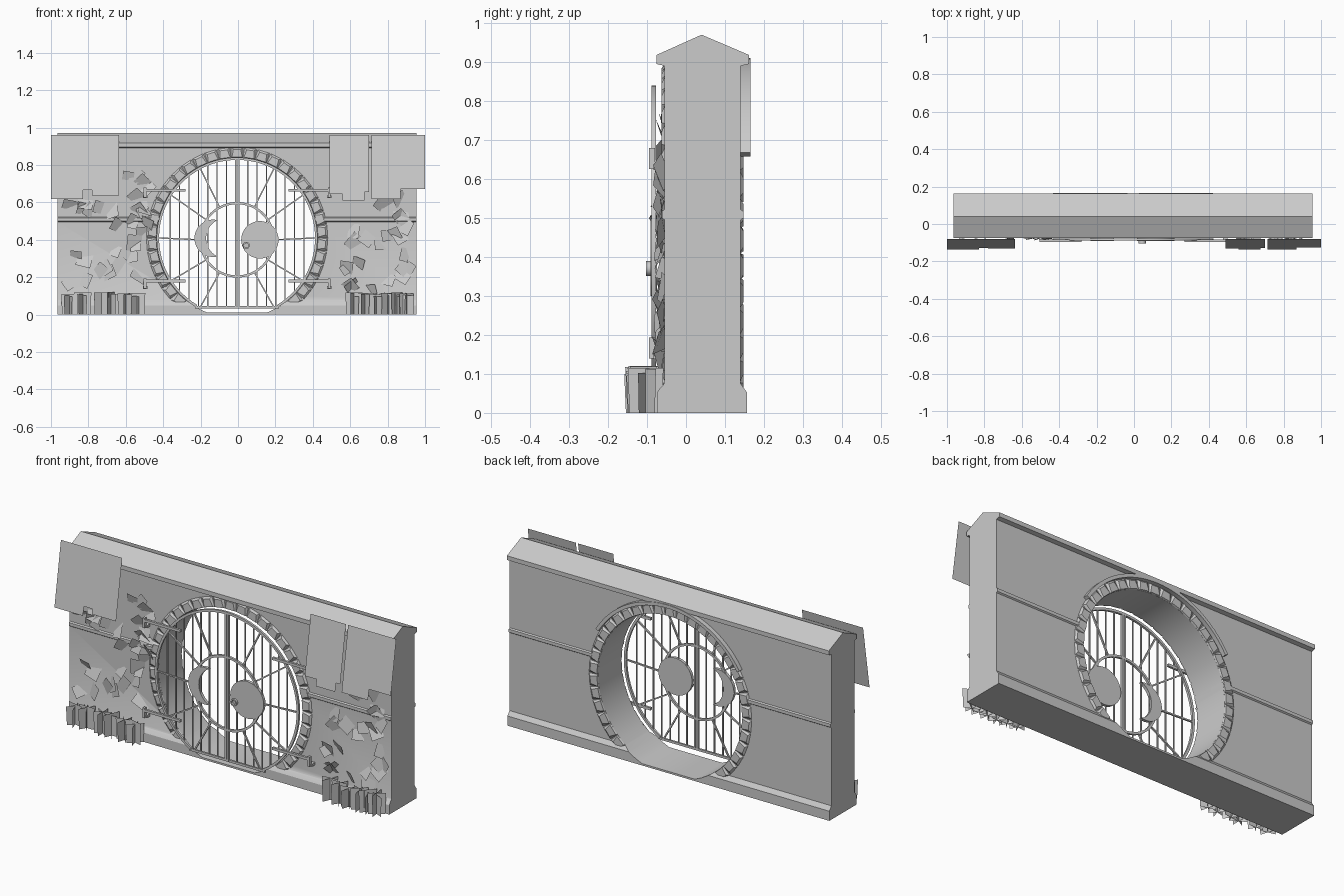
import bpy, bmesh, math, random
from mathutils import Vector, Matrix

if "Cube" in bpy.data.objects:
    bpy.data.objects.remove(bpy.data.objects["Cube"])

random.seed(4)
CX, CZ, R = -0.005, 0.41, 0.43      # centre and radius of the round opening
FRONT, BACK = -0.055, 0.14          # wall faces
GY = -0.083                         # gate plane

stone = bpy.data.materials.new("stone_grey")
stone.diffuse_color = (0.6, 0.6, 0.6, 1)
stone.use_nodes = True
stone.node_tree.nodes["Principled BSDF"].inputs["Base Color"].default_value = stone.diffuse_color


def finish(name, bm, smooth=False, solid=True):
    if solid:
        bmesh.ops.recalc_face_normals(bm, faces=bm.faces)
    me = bpy.data.meshes.new(name)
    bm.to_mesh(me)
    bm.free()
    me.materials.append(stone)
    ob = bpy.data.objects.new(name, me)
    bpy.context.collection.objects.link(ob)
    bpy.ops.object.select_all(action='DESELECT')
    bpy.context.view_layer.objects.active = ob
    ob.select_set(True)
    if smooth:
        bpy.ops.object.shade_smooth_by_angle(angle=math.radians(30))
    return ob


def prism(bm, pts, offset):
    """Extrude a closed outline of 3D points along an offset."""
    a = [bm.verts.new(p) for p in pts]
    b = [bm.verts.new(Vector(p) + Vector(offset)) for p in pts]
    n = len(a)
    bm.faces.new(a)
    bm.faces.new(b[::-1])
    for i in range(n):
        bm.faces.new((a[i], b[i], b[(i + 1) % n], a[(i + 1) % n]))


def bar(bm, p, q, w=0.008, d=0.01, y=GY):
    """Straight flat bar between two (x, z) points."""
    p, q = Vector(p), Vector(q)
    t = (q - p).normalized() * w / 2
    s = Vector((-t.y, t.x))
    prism(bm, [(v.x, y - d / 2, v.y) for v in (p + s, q + s, q - s, p - s)], (0, d, 0))


def arc(bm, cx, cz, r0, r1, a0, a1, y0, y1, n=64):
    """Square-section arc, closed when it spans a full turn."""
    full = abs(a1 - a0) >= 359.9
    rings = []
    for i in range(n if full else n + 1):
        a = math.radians(a0 + (a1 - a0) * i / n)
        c, s = math.cos(a), math.sin(a)
        rings.append([bm.verts.new((cx + r * c, y, cz + r * s))
                      for r, y in ((r0, y0), (r1, y0), (r1, y1), (r0, y1))])
    for i in range(n):
        a, b = rings[i], rings[(i + 1) % len(rings)]
        for k in range(4):
            bm.faces.new((a[k], a[(k + 1) % 4], b[(k + 1) % 4], b[k]))
    if not full:
        bm.faces.new(rings[0])
        bm.faces.new(rings[-1][::-1])


def polar(r, deg, cx=CX, cz=CZ):
    a = math.radians(deg)
    return (cx + r * math.cos(a), cz + r * math.sin(a))


# Wall: side profile with plinth, middle band and gabled coping
profile = [(-0.075, 0), (-0.075, 0.05), (-0.068, 0.062), (-0.058, 0.072), (FRONT, 0.08),
           (FRONT, 0.495), (-0.062, 0.50), (-0.062, 0.517), (FRONT, 0.522), (FRONT, 0.89),
           (-0.076, 0.895), (-0.076, 0.918), (0.04, 0.97), (0.162, 0.918), (0.162, 0.895),
           (BACK, 0.89), (BACK, 0.522), (0.147, 0.517), (0.147, 0.50), (BACK, 0.495),
           (BACK, 0.075), (0.157, 0.052), (0.157, 0)]
bm = bmesh.new()
prism(bm, [(-0.965, y, z) for y, z in profile], (1.92, 0, 0))
wall = finish("wall", bm)

# Round passage with a flat floor
bm = bmesh.new()
low = math.degrees(math.asin((0.01 - CZ) / R))
prism(bm, [(x, -0.3, z) for x, z in
           (polar(R, low + (180 - 2 * low) * i / 56) for i in range(57))], (0, 0.7, 0))
cutter = finish("passage_cutter", bm)
cutter.hide_render = True
mod = wall.modifiers.new("passage", 'BOOLEAN')
mod.object, mod.operation, mod.solver = cutter, 'DIFFERENCE', 'EXACT'
bpy.context.view_layer.objects.active = wall
bpy.ops.object.modifier_apply(modifier="passage")
bpy.data.objects.remove(cutter, do_unlink=True)
bpy.ops.object.select_all(action='DESELECT')
wall.select_set(True)
bpy.ops.object.shade_smooth_by_angle(angle=math.radians(30))

# Arch stones on both faces, pillowed outward
for name, y, d in (("front_arch_stones", FRONT, -0.008), ("back_arch_stones", BACK, 0.008)):
    bm = bmesh.new()
    n = 42
    for i in range(n):
        a = 360 * (i + 0.5) / n
        if CZ + 0.46 * math.sin(math.radians(a)) < 0.06:
            continue
        h = 180 / n
        base = [(0.431, a - h), (0.485, a - h * 0.9), (0.485, a + h * 0.9), (0.431, a + h)]
        top = [(0.433, a - h * 0.85), (0.474, a - h * 0.55), (0.474, a + h * 0.55), (0.433, a + h * 0.85)]
        lo = [bm.verts.new((p[0], y, p[1])) for p in (polar(*b) for b in base)]
        hi = [bm.verts.new((p[0], y + d, p[1])) for p in (polar(*t) for t in top)]
        bm.faces.new(hi)
        for k in range(4):
            bm.faces.new((lo[k], lo[(k + 1) % 4], hi[(k + 1) % 4], hi[k]))
    finish(name, bm)

# Hood moulding over the back of the arch
bm = bmesh.new()
arc(bm, CX, CZ, 0.482, 0.50, 31, 149, BACK - 0.005, 0.165, 40)
finish("hood_moulding", bm, True)

# Gate frame: outer ring cut by the bottom rail, and inner ring
bm = bmesh.new()
bot = math.degrees(math.asin((0.04 - CZ) / R))
arc(bm, CX, CZ, R - 0.013, R, bot, 180 - bot, GY - 0.006, GY + 0.006)
arc(bm, CX, CZ - 0.01, 0.19, 0.202, 0, 360, GY - 0.006, GY + 0.006)
finish("gate_rings", bm, True)
bm = bmesh.new()
bar(bm, (CX - 0.225, 0.04), (CX + 0.225, 0.04), 0.012)
for s in (-1, 1):
    bar(bm, (CX + s * 0.007, 0.035), (CX + s * 0.007, 0.838), 0.01, 0.012)
finish("gate_rails", bm)

# Upright bars and spokes
bm = bmesh.new()
for s in (-1, 1):
    for i in range(1, 8):
        x = 0.007 + 0.05 * i
        h = math.sqrt((R - 0.008) ** 2 - x * x)
        bar(bm, (CX + s * x, max(0.04, CZ - h)), (CX + s * x, CZ + h), 0.006, 0.006)
    for a in (-62, -33, 0, 33, 62):
        a = a if s > 0 else 180 - a
        bar(bm, polar(0.2, a, CX, CZ - 0.01), polar(R - 0.008, a), 0.007, 0.009)
finish("gate_bars", bm)

# Crescent ornament on the left leaf
bm = bmesh.new()
outer = [polar(0.10, a, -0.133, 0.408) for a in range(75, 286, 10)]
c, r = -0.062, 0.1084
e = math.degrees(math.acos((-0.133 + 0.10 * math.cos(math.radians(75)) - c) / r))
inner = [polar(r, 360 - e + (2 * e - 360) * i / 20, c, 0.408) for i in range(1, 20)]
inner = [p for p in inner if p[0] < -0.107]
prism(bm, [(x, GY - 0.008, z) for x, z in outer + inner], (0, 0.016, 0))
finish("crescent", bm)

# Disc ornament and ring handle on the right leaf
bm = bmesh.new()
prism(bm, [(x, GY - 0.008, z) for x, z in (polar(0.1, a, 0.117, 0.40) for a in range(0, 360, 9))],
      (0, 0.016, 0))
finish("disc", bm, True)
bm = bmesh.new()
arc(bm, 0.044, 0.37, 0.012, 0.019, 0, 360, GY - 0.02, GY - 0.008, 16)
finish("ring_handle", bm, True)

# Strap hinges with wall pins
bm = bmesh.new()
for s in (-1, 1):
    for z in (0.665, 0.18):
        bar(bm, (CX + s * 0.275, z), (CX + s * 0.49, z), 0.014, 0.012, GY - 0.006)
        bar(bm, (CX + s * 0.492, z - 0.04), (CX + s * 0.492, z + 0.014), 0.014, 0.016, GY - 0.004)
        prism(bm, [(CX + s * 0.492 + dx, GY, z - 0.035 + dz) for dx, dz in
                   ((-0.012, -0.007), (0.012, -0.007), (0.012, 0.007), (-0.012, 0.007))], (0, 0.035, 0))
finish("hinges", bm)

# Hanging ivy sheets: thin, leaning out at the bottom
sheets = {
    "ivy_sheet_left": [(-1, 0.96), (-1, 0.617), (-0.83, 0.617), (-0.83, 0.665), (-0.78, 0.665),
                       (-0.78, 0.638), (-0.635, 0.638), (-0.635, 0.96)],
    "ivy_sheet_middle": [(0.49, 0.96), (0.49, 0.645), (0.56, 0.645), (0.56, 0.61), (0.675, 0.61),
                         (0.675, 0.655), (0.70, 0.655), (0.70, 0.96)],
    "ivy_sheet_right": [(0.713, 0.96), (0.713, 0.617), (0.87, 0.617), (0.87, 0.672), (1, 0.672), (1, 0.96)],
}
for name, pts in sheets.items():
    bm = bmesh.new()
    bm.faces.new([bm.verts.new((x, -0.08 - 0.055 * (0.96 - z) / 0.34, z)) for x, z in pts])
    finish(name, bm, solid=False)

# Small climbing leaves, partly sunk into the wall
bm = bmesh.new()
for x0, x1, z0, z1, n in ((-0.93, -0.47, 0.14, 0.60, 24), (-0.64, -0.48, 0.5, 0.77, 9),
                          (0.55, 0.93, 0.12, 0.62, 26)):
    for _ in range(n):
        x, z = random.uniform(x0, x1), random.uniform(z0, z1)
        rot = (Matrix.Rotation(random.uniform(-0.5, 0.5), 3, 'X')
               @ Matrix.Rotation(random.uniform(-0.5, 0.5), 3, 'Z')
               @ Matrix.Rotation(random.uniform(0, 6.28), 3, 'Y'))
        a, b = random.uniform(0.03, 0.045), random.uniform(0.025, 0.04)
        bm.faces.new([bm.verts.new(Vector((x, FRONT - 0.006, z)) + rot @ Vector(p)) for p in
                      ((-a, 0, -b), (a, 0, -b), (a, 0, b), (-a, 0, b))])
finish("climbing_leaves", bm, solid=False)

# Grass tufts: crossed upright cards along the plinth
bm = bmesh.new()
for xs in ((-0.90, -0.83, -0.73, -0.68, -0.60, -0.54), (0.62, 0.68, 0.74, 0.80, 0.85, 0.90)):
    for x in xs:
        y, t = random.uniform(-0.115, -0.10), random.uniform(0, 3.14)
        for k in range(3):
            a = t + k * math.pi / 3
            d = Vector((math.cos(a), math.sin(a), 0)) * 0.046
            c, h = Vector((x, y, 0)), Vector((0, 0, random.uniform(0.095, 0.12)))
            bm.faces.new([bm.verts.new(p) for p in (c - d * 0.9, c + d * 0.9, c + d + h, c - d + h)])
finish("grass_tufts", bm, solid=False)
